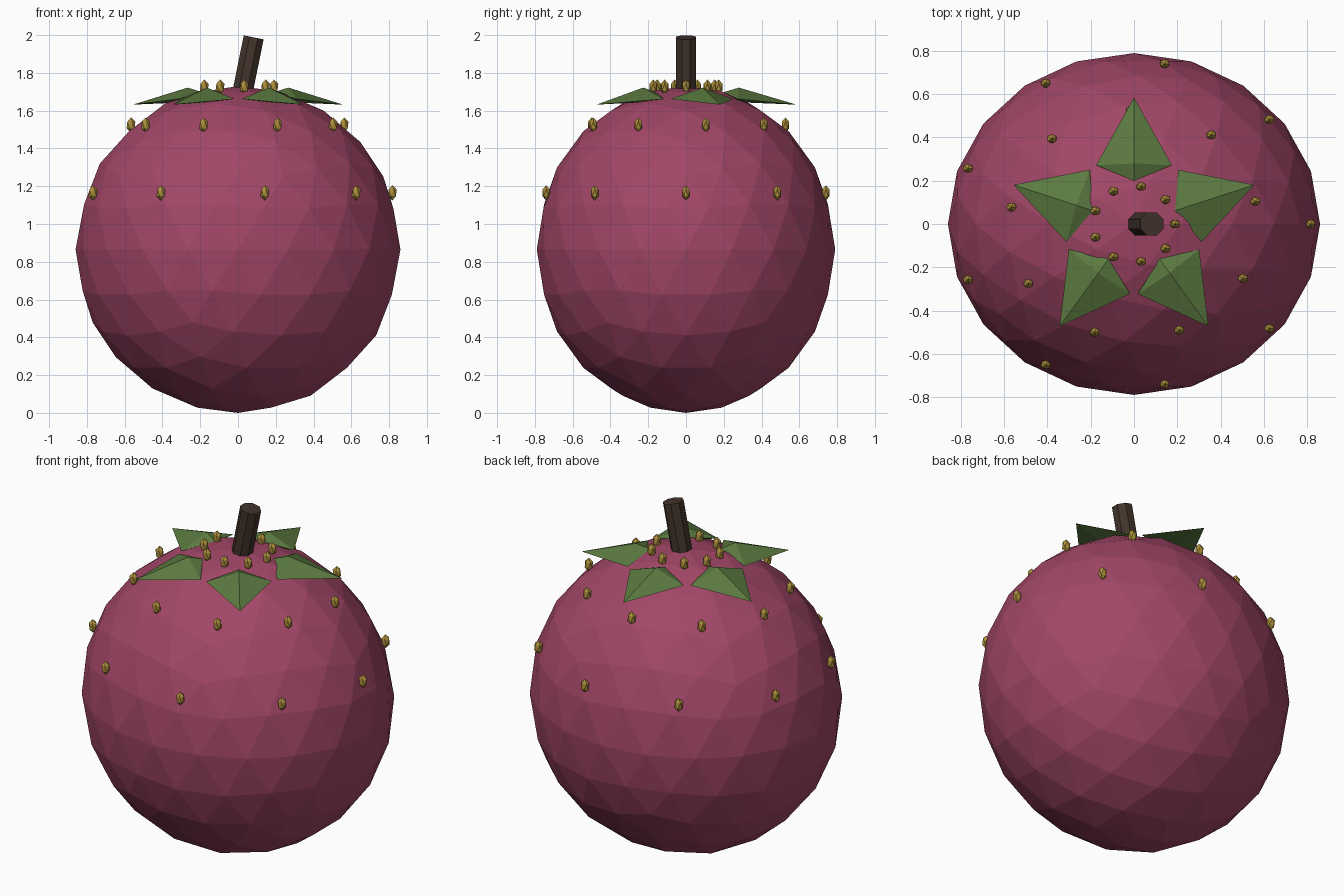
import bpy, bmesh, math
from mathutils import Matrix, Vector

if "Cube" in bpy.data.objects:
    bpy.data.objects.remove(bpy.data.objects["Cube"])


def material(name, rgb):
    m = bpy.data.materials.new(name)
    m.diffuse_color = (*rgb, 1)
    m.use_nodes = True
    m.node_tree.nodes["Principled BSDF"].inputs["Base Color"].default_value = m.diffuse_color
    return m


PLUM = material("plum skin", (0.36, 0.062, 0.135))
GREEN = material("leaf green", (0.105, 0.195, 0.052))
GOLD = material("seed gold", (0.42, 0.28, 0.045))
BROWN = material("stem brown", (0.055, 0.033, 0.024))


def finish(bm, name, mat):
    """Turn a bmesh into a flat-shaded object."""
    me = bpy.data.meshes.new(name)
    bmesh.ops.recalc_face_normals(bm, faces=bm.faces)
    bm.to_mesh(me)
    bm.free()
    me.materials.append(mat)
    ob = bpy.data.objects.new(name, me)
    bpy.context.collection.objects.link(ob)
    return ob


def ico(name, subdivisions, scale, location, mat):
    bm = bmesh.new()
    bmesh.ops.create_icosphere(
        bm, subdivisions=subdivisions, radius=1,
        matrix=Matrix.Translation(location) @ Matrix.Diagonal((*scale, 1)))
    return finish(bm, name, mat)


# Faceted fruit body
ico("fruit_body", 3, (0.86, 0.79, 0.865), (0, 0, 0.865), PLUM)

# Leaning eight-sided stem
TILT = 0.2
LENGTH = 0.34
axis = Vector((math.sin(TILT), 0, math.cos(TILT)))
centre = Vector((0.083, 0, 1.988)) - axis * LENGTH / 2
bm = bmesh.new()
bmesh.ops.create_cone(
    bm, cap_ends=True, segments=8, radius1=0.058, radius2=0.058, depth=LENGTH,
    matrix=Matrix.Translation(centre) @ Matrix.Rotation(TILT, 4, 'Y')
    @ Matrix.Rotation(math.pi / 8, 4, 'Z'))
finish(bm, "stem", BROWN)

# Five ridged leaves around the crown
for i in range(5):
    bm = bmesh.new()
    turn = Matrix.Rotation(math.radians(18 + 72 * i), 3, 'Z')
    tip, left, back, right, ridge, under = [
        bm.verts.new(turn @ Vector(p)) for p in (
            (0.585, 0, 1.632), (0.272, 0.175, 1.662), (0.2, 0, 1.698),
            (0.272, -0.175, 1.662), (0.28, 0, 1.722), (0.27, 0, 1.645))]
    rim = (tip, left, back, right)
    for a, b in zip(rim, rim[1:] + rim[:1]):
        bm.faces.new((a, b, ridge))
        bm.faces.new((b, a, under))
    finish(bm, f"leaf_{i + 1}", GREEN)

# Three rings of nine seeds: x radius, y radius, height, starting angle
rings = [(0.19, 0.176, 1.725, 0.0),
         (0.573, 0.527, 1.524, 0.2),
         (0.817, 0.752, 1.165, 0.0)]
for r, (rx, ry, z, start) in enumerate(rings):
    for i in range(9):
        a = start + math.tau * i / 9
        ico(f"seed_{r + 1}_{i + 1}", 1, (0.026, 0.023, 0.04),
            (rx * math.cos(a), ry * math.sin(a), z), GOLD)
